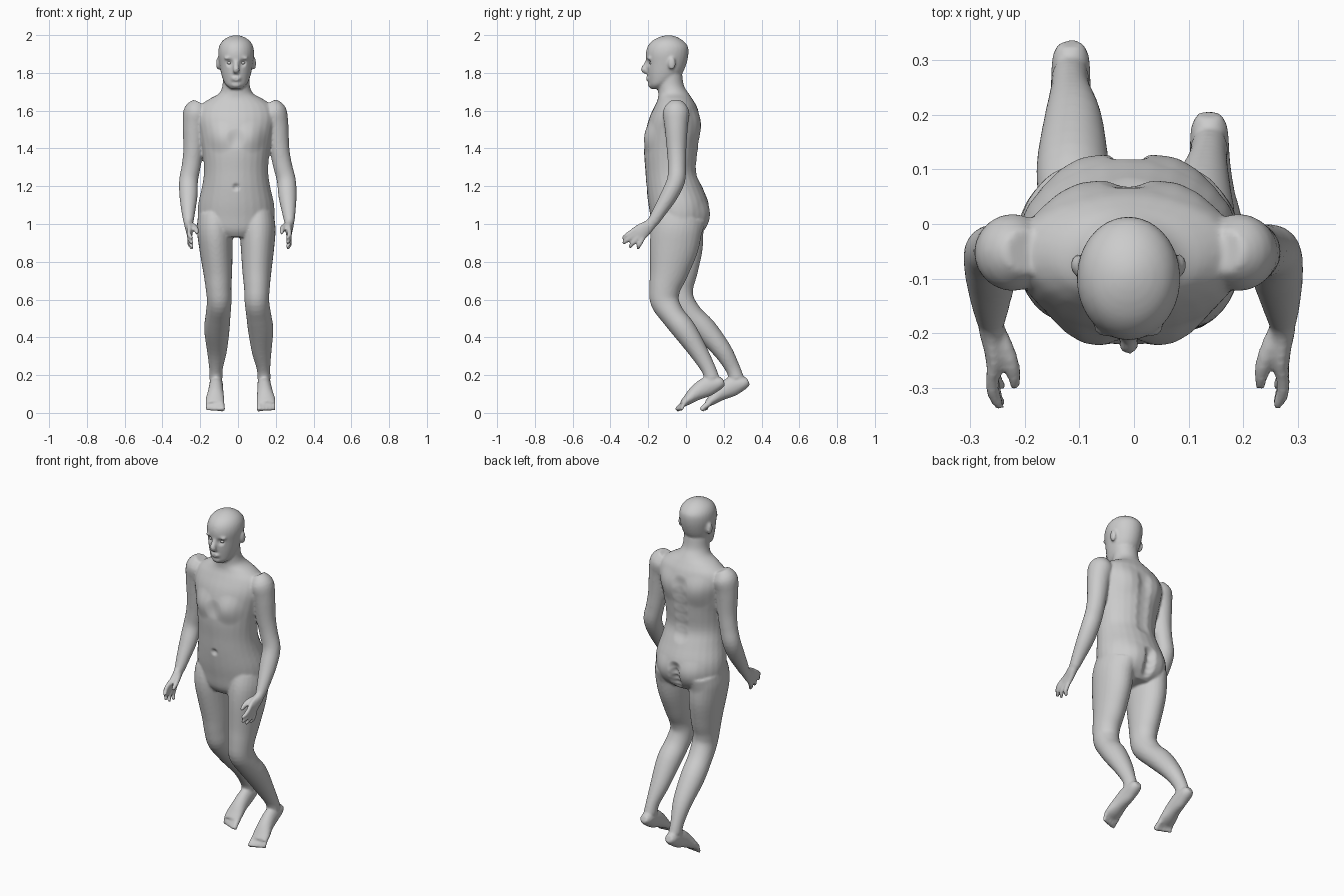
import bpy, bmesh, math
from mathutils import Vector

if "Cube" in bpy.data.objects:
    bpy.data.objects.remove(bpy.data.objects["Cube"], do_unlink=True)

skin = bpy.data.materials.new("plain_grey")
skin.use_nodes = True
grey = (0.6, 0.6, 0.6, 1)
skin.diffuse_color = grey
skin.node_tree.nodes["Principled BSDF"].inputs["Base Color"].default_value = grey

SIDES, STEPS = 28, 4
MID = -0.01
bm = bmesh.new()


def smooth_rows(rows):
    """Catmull-Rom interpolation through rows of numbers."""
    out = []
    for i in range(len(rows) - 1):
        a, b, c, d = (rows[max(0, min(len(rows) - 1, i + k))] for k in (-1, 0, 1, 2))
        for s in range(STEPS):
            t = s / STEPS
            out.append([q + t / 2 * (r - p + t * (2 * p - 5 * q + 4 * r - w + t * (3 * (q - r) + w - p)))
                        for p, q, r, w in zip(a, b, c, d)])
    return out + [list(rows[-1])]


def skin_rings(rings):
    """Join oval rings (centre, half axis, half axis) into a closed tube."""
    loops = []
    for c, u, v in rings:
        angles = [2 * math.pi * k / SIDES for k in range(SIDES)]
        loops.append([bm.verts.new(c + u * math.cos(a) + v * math.sin(a)) for a in angles])
    faces = [bm.faces.new(loops[0][::-1]), bm.faces.new(loops[-1])]
    for lo, hi in zip(loops, loops[1:]):
        for k in range(SIDES):
            j = (k + 1) % SIDES
            faces.append(bm.faces.new((lo[k], lo[j], hi[j], hi[k])))
    bmesh.ops.recalc_face_normals(bm, faces=faces)


def trunk(rows):
    """Level rings: height, half width, front y, back y."""
    skin_rings([(Vector((MID, (f + b) / 2, z)), Vector((w, 0, 0)), Vector((0, (b - f) / 2, 0)))
                for z, w, f, b in smooth_rows(rows)])


def limb(rows, place):
    """Rings square to a path: x, y, z, side radius, depth radius."""
    rows = smooth_rows([place(*r[:3]) + tuple(r[3:]) for r in rows])
    pts = [Vector(r[:3]) for r in rows]
    rings = []
    for i, r in enumerate(rows):
        t = (pts[min(i + 1, len(pts) - 1)] - pts[max(i - 1, 0)]).normalized()
        u = Vector((1, 0, 0))
        u = (u - t * u.dot(t)).normalized()
        rings.append((pts[i], u * r[3], t.cross(u) * r[4]))
    skin_rings(rings)


def blob(centre, size):
    made = bmesh.ops.create_uvsphere(bm, u_segments=16, v_segments=10, radius=1)["verts"]
    for v in made:
        v.co = Vector(centre) + Vector([a * b for a, b in zip(v.co, size)])


# Torso and neck
trunk([(.93, .12, -.15, .06), (.97, .19, -.175, .1), (1.04, .203, -.188, .122), (1.11, .2, -.2, .12),
       (1.2, .18, -.21, .085), (1.28, .17, -.215, .057), (1.38, .177, -.222, .065),
       (1.48, .195, -.215, .076), (1.56, .21, -.195, .075), (1.62, .195, -.168, .058),
       (1.66, .145, -.15, .035), (1.69, .092, -.147, .015), (1.73, .073, -.15, -.01), (1.79, .07, -.15, -.02)])

# Head with nose, brow, lips and ears
trunk([(1.715, .028, -.185, -.13), (1.735, .053, -.195, -.1), (1.76, .068, -.2, -.055), (1.8, .08, -.206, -.018),
       (1.85, .089, -.209, .003), (1.9, .095, -.213, .013), (1.94, .09, -.203, .01), (1.97, .072, -.178, -.015),
       (1.99, .042, -.14, -.048), (1.999, .012, -.105, -.08)])
limb([(MID, -.198, 1.872, .011, .012), (MID, -.209, 1.845, .012, .014), (MID, -.222, 1.818, .018, .017),
      (MID, -.207, 1.802, .014, .01)], lambda x, y, z: (x, y, z))
blob((MID, -.2, 1.773), (.027, .015, .007))
blob((MID, -.198, 1.762), (.024, .015, .007))
blob((MID, -.188, 1.737), (.026, .015, .015))
for s in (-1, 1):
    blob((MID + s * .036, -.193, 1.878), (.03, .015, .008))
    blob((MID + s * .094, -.075, 1.85), (.012, .02, .035))

# Limb placing: the right side mirrors the left with its own stance
arm_place = {1: lambda x, y, z: (x, y, z),
             -1: lambda x, y, z: (-x - .07 * (z - 1.15), y, z)}
leg_place = {1: lambda x, y, z: (x, y, z),
             -1: lambda x, y, z: (-x + .05 * (.6 - z), y + min(.13, max(0, (1 - z) * .2)), z)}

arm = [(.165, -.05, 1.64, .04, .04), (.188, -.052, 1.595, .068, .07), (.205, -.052, 1.52, .062, .062),
       (.219, -.05, 1.4, .053, .052), (.236, -.048, 1.31, .05, .048), (.256, -.053, 1.23, .05, .048),
       (.262, -.09, 1.15, .048, .045), (.268, -.135, 1.075, .038, .037), (.272, -.175, 1.01, .027, .03)]
palm = [(.272, -.165, 1.025, .025, .028), (.272, -.195, .992, .023, .032), (.27, -.225, .968, .018, .041),
        (.27, -.25, .95, .015, .044), (.27, -.262, .94, .011, .04)]
# Finger base and tip as y, z pairs, index first
fingers = [(-.276, .967, -.337, .925), (-.266, .95, -.333, .897), (-.252, .934, -.3, .875), (-.236, .918, -.256, .868)]

leg = [(.1, -.035, 1.04, .09, .13), (.104, -.05, .97, .095, .135), (.103, -.065, .87, .088, .128),
       (.1, -.09, .75, .077, .103), (.1, -.112, .66, .068, .083), (.1, -.112, .59, .065, .076),
       (.11, -.07, .515, .066, .064), (.12, -.01, .44, .067, .063), (.125, .063, .33, .053, .05),
       (.135, .118, .235, .036, .039), (.138, .138, .18, .035, .04)]
foot = [(.138, .2, .168, .022, .02), (.138, .175, .158, .034, .035), (.139, .115, .14, .037, .052),
        (.143, .055, .107, .042, .042), (.148, .01, .07, .05, .028), (.15, -.02, .047, .048, .017)]

for s in (1, -1):
    # Arm, hand, fingers and thumb
    put = arm_place[s]
    limb(arm, put)
    limb(palm, put)
    for y, z, ty, tz in fingers:
        limb([(.271, y + .01, z + .008, .012, .012), (.273, (y + ty) / 2, (z + tz) / 2, .0125, .0125),
              (.26, ty, tz, .009, .009)], put)
    limb([(.262, -.195, .993, .016, .018), (.243, -.235, .985, .015, .016), (.234, -.27, .97, .014, .014),
          (.232, -.3, .95, .009, .009)], put)
    # Leg, foot and toes
    put = leg_place[s]
    limb(leg, put)
    limb(foot, put)
    for k in range(5):
        x, r = .113 + .019 * k, .015 - .0013 * k
        limb([(x, -.005, .052, r, r), (x, -.03 + .003 * k, .034, r, r), (x, -.05 + .007 * k, .014, r, r * .9)], put)

mesh = bpy.data.meshes.new("body_parts")
bm.to_mesh(mesh)
bm.free()
parts = bpy.data.objects.new("body_parts", mesh)
bpy.context.collection.objects.link(parts)

# Blend the parts into one skin
remesh = parts.modifiers.new("blend", "REMESH")
remesh.mode = "VOXEL"
remesh.voxel_size = 0.007
soften = parts.modifiers.new("soften", "SMOOTH")
soften.factor, soften.iterations = 0.5, 5
graph = bpy.context.evaluated_depsgraph_get()
mesh = bpy.data.meshes.new_from_object(parts.evaluated_get(graph))
bpy.data.objects.remove(parts, do_unlink=True)
body = bpy.data.objects.new("body", mesh)
bpy.context.collection.objects.link(body)


def push(centre, radius, amount):
    """Soft sculpt stroke along y."""
    c = Vector(centre)
    for v in mesh.vertices:
        if abs(v.co.z - c.z) < radius:
            d = (v.co - c).length / radius
            if d < 1:
                v.co.y += amount * (1 - d * d) ** 2


# Sculpted forms: eyes, chest, back, buttocks, navel and mouth
for s in (-1, 1):
    push((MID + s * .035, -.2, 1.853), .027, .013)
    push((MID + s * .085, -.2, 1.46), .09, -.014)
    push((MID + s * .1, .06, 1.52), .1, .012)
    push((MID + s * .09, .1, 1.03), .1, .014)
for k in range(6):
    push((MID, .07, 1.25 + .06 * k), .055, -.009)
for k in range(4):
    push((MID, .11, .95 + .04 * k), .045, -.022)
push((MID, -.21, 1.195), .025, .012)
push((MID, -.21, 1.45), .06, .007)
push((MID, -.213, 1.768), .012, .004)

# Eyeballs
eyes_mesh = bpy.data.meshes.new("eyes")
bm = bmesh.new()
for s in (-1, 1):
    blob((MID + s * .035, -.181, 1.853), (.014, .013, .009))
bm.to_mesh(eyes_mesh)
bm.free()
eyes = bpy.data.objects.new("eyes", eyes_mesh)
bpy.context.collection.objects.link(eyes)

for obj in (body, eyes):
    obj.data.materials.clear()
    obj.data.materials.append(skin)
    for p in obj.data.polygons:
        p.use_smooth = True
        p.material_index = 0
